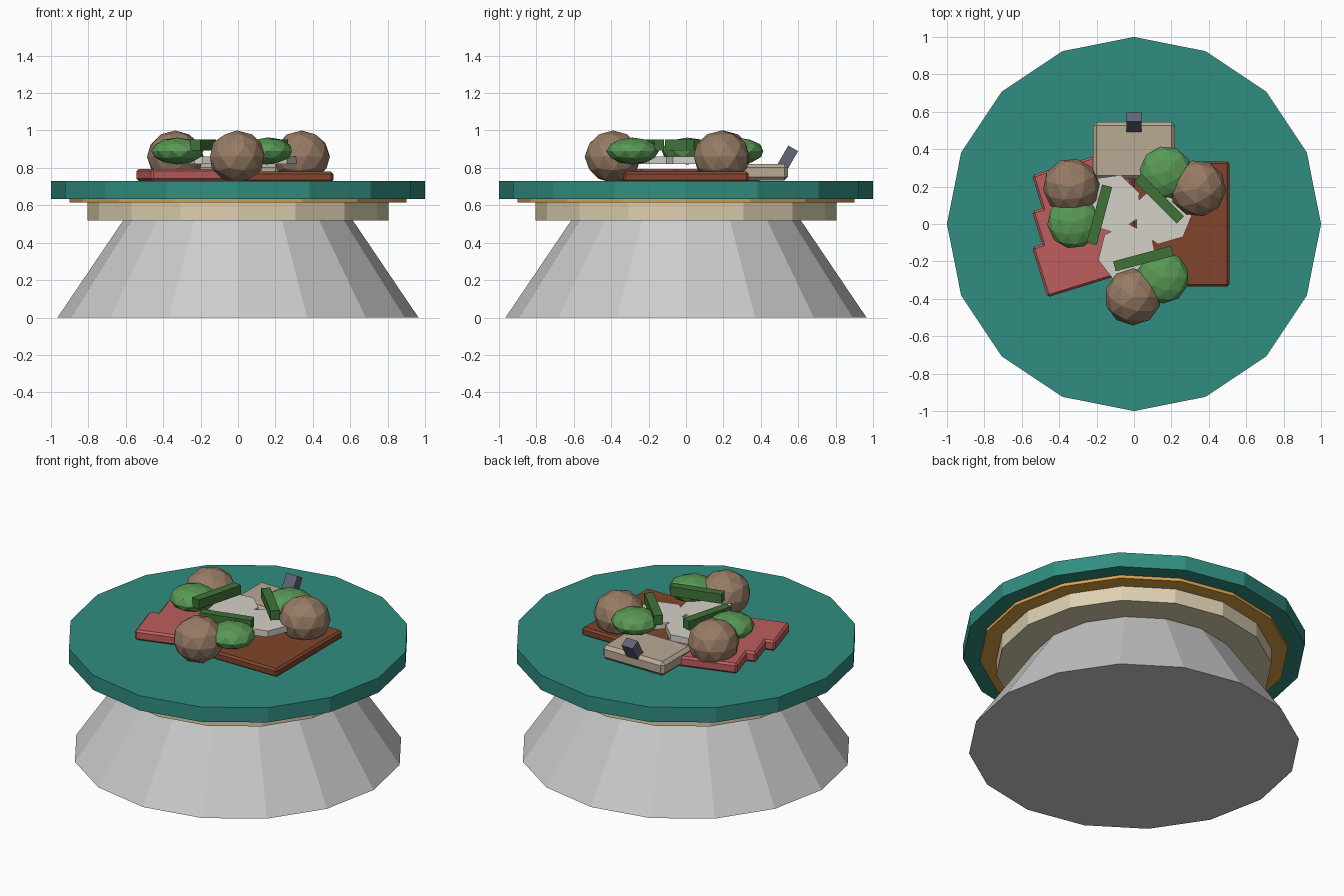
import bpy
from math import radians, pi
from mathutils import Matrix

if "Cube" in bpy.data.objects:
    bpy.data.objects.remove(bpy.data.objects["Cube"])


def mat(name, rgb):
    m = bpy.data.materials.new(name)
    m.diffuse_color = (*rgb, 1)
    m.use_nodes = True
    m.node_tree.nodes["Principled BSDF"].inputs["Base Color"].default_value = m.diffuse_color
    return m


TEAL = mat("teal", (0.03, 0.27, 0.22))
ORANGE = mat("orange", (0.70, 0.36, 0.06))
CREAM = mat("cream", (0.72, 0.63, 0.44))
RED = mat("red", (0.52, 0.11, 0.11))
BROWN = mat("brown", (0.22, 0.06, 0.025))
BEIGE = mat("beige", (0.48, 0.40, 0.30))
SLATE = mat("slate", (0.12, 0.13, 0.18))
WHITE = mat("off_white", (0.66, 0.64, 0.58))
TAN = mat("tan", (0.31, 0.20, 0.13))
GREEN = mat("green", (0.10, 0.32, 0.09))
DARK_GREEN = mat("dark_green", (0.05, 0.17, 0.04))


def finish(name, material):
    o = bpy.context.object
    o.name = name
    if material:
        o.data.materials.append(material)
    return o


def disc(name, r1, r2, z0, z1, material=None, sides=16, x=0, y=0, rot=0):
    # the primitive starts its first vertex on +y, so turn it onto +x
    bpy.ops.mesh.primitive_cone_add(vertices=sides, radius1=r1, radius2=r2, depth=z1 - z0,
                                    location=(x, y, (z0 + z1) / 2), rotation=(0, 0, rot - pi / 2))
    return finish(name, material)


def box(name, size, loc, material, rot=(0, 0, 0), bevel=0):
    bpy.ops.mesh.primitive_cube_add(size=1, location=loc, rotation=rot)
    o = finish(name, material)
    o.data.transform(Matrix.Diagonal((*size, 1)))
    if bevel:
        b = o.modifiers.new("bevel", 'BEVEL')
        b.width, b.segments = bevel, 1
    return o


def ball(name, loc, r, rz, material, rot=0):
    bpy.ops.mesh.primitive_ico_sphere_add(subdivisions=2, radius=1, location=loc,
                                          rotation=(0, 0, rot))
    o = finish(name, material)
    o.data.transform(Matrix.Diagonal((r, r, rz, 1)))
    return o


# stacked round table
disc("pedestal", 0.965, 0.61, 0.0, 0.525)
disc("collar", 0.805, 0.805, 0.52, 0.62, CREAM)
disc("trim_ring", 0.90, 0.90, 0.615, 0.638, ORANGE)
disc("table_top", 1.0, 1.0, 0.635, 0.73, TEAL)

# flat pieces lying on the table
box("square_board", (0.52, 0.67, 0.055), (0.25, 0, 0.752), BROWN, bevel=0.012)
for i in (-1, 0, 1):
    box("red_slab", (0.50, 0.28, 0.065), (-0.265, 0.008 + 0.192 * i, 0.7625), RED,
        rot=(0, 0, radians(17.2)), bevel=0.012)

# block with a leaning peg
box("block", (0.44, 0.305, 0.09), (0, 0.393, 0.777), BEIGE, bevel=0.02)
box("leaning_peg", (0.08, 0.06, 0.16), (0, 0.533, 0.835), SLATE, rot=(radians(-30), 0, 0))

# threefold arrangement of tiles, bars, pads and balls
for i in range(3):
    a = i * 2 * pi / 3
    turn = Matrix.Rotation(a, 3, 'Z')

    def at(x, y, z):
        return turn @ Matrix.Translation((x, y, z)).translation

    c = at(0.155, 0.05, 0)
    disc("tile", 0.16, 0.16, 0.82, 0.86, WHITE, 7, c.x, c.y, a + radians(-48))
    box("bar", (0.32, 0.055, 0.06), at(0.05, -0.185, 0.922), DARK_GREEN,
        rot=(0, 0, a + radians(15)))
    ball("leaf_pad", at(0.155, -0.285, 0.89), 0.14, 0.072, GREEN, a)
    ball("nut", at(-0.005, -0.39, 0.86), 0.152, 0.14, TAN, a)
